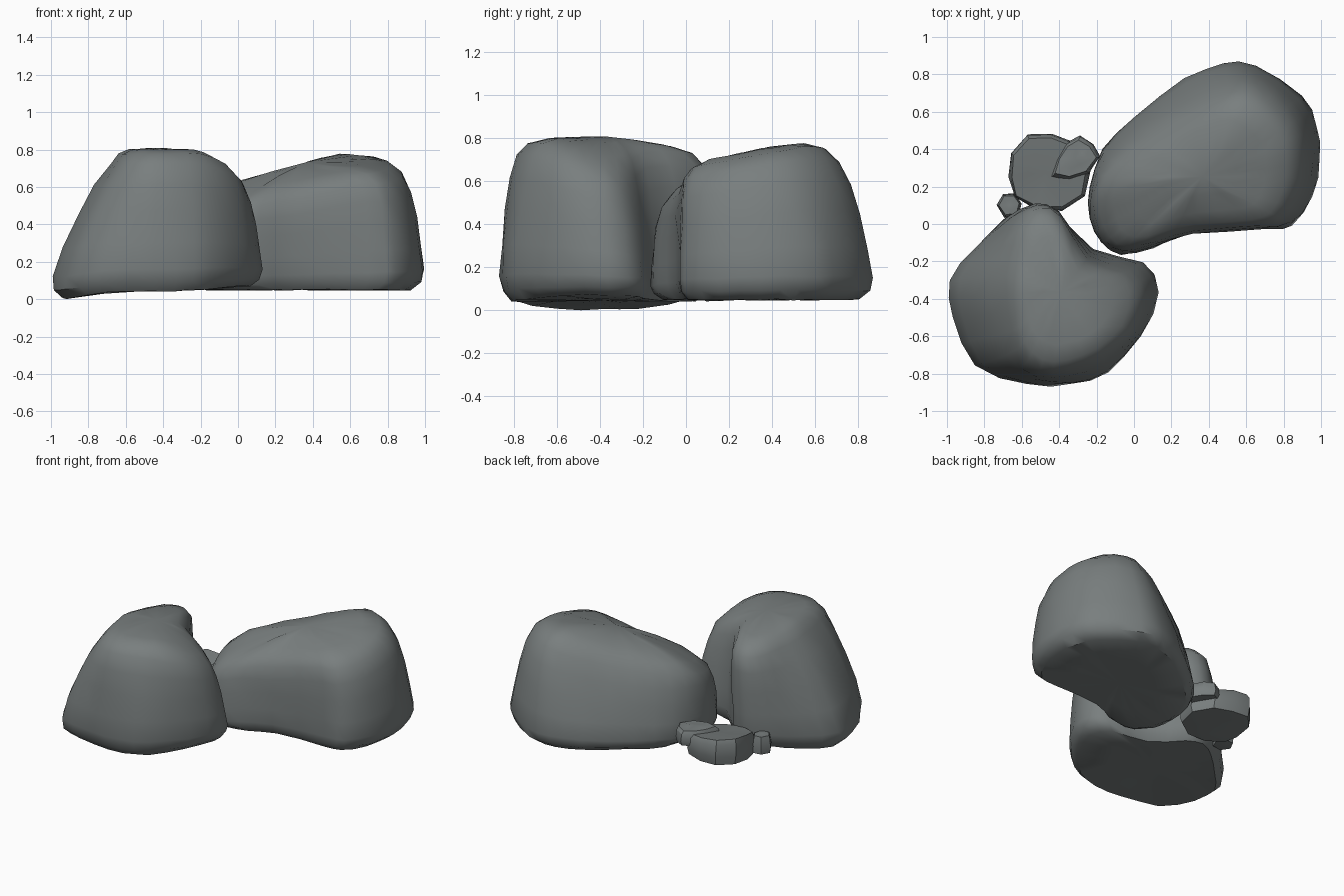
import bpy, bmesh, random
from mathutils import Vector

if "Cube" in bpy.data.objects:
    bpy.data.objects.remove(bpy.data.objects["Cube"])

random.seed(4)
stone = bpy.data.materials.new("grey stone")
stone.diffuse_color = (0.19, 0.21, 0.21, 1)
stone.use_nodes = True
stone.node_tree.nodes["Principled BSDF"].inputs["Base Color"].default_value = stone.diffuse_color


def smooth_loop(pts, n=2):
    """Closed curve passing through the given outline points."""
    out, m = [], len(pts)
    p = [Vector(q) for q in pts]
    if n == 1:
        return p
    for i in range(m):
        a, b, c, d = p[i - 1], p[i], p[(i + 1) % m], p[(i + 2) % m]
        for k in range(n):
            t = k / n
            out.append(0.5 * (2 * b + (c - a) * t + (2 * a - 5 * b + 4 * c - d) * t * t
                              + (3 * b - a - 3 * c + d) * t ** 3))
    return out


def clamp(v):
    return min(1, max(0, v))


# Boulder profile rings: blend from foot to crown outline, height fraction, scale
BOULDER = [(0, 0, .5), (0, 0, .88), (0, .06, .965), (.04, .15, 1), (.22, .34, 1.01), (.5, .56, 1.025),
           (.77, .75, 1.03), (1, .89, 1), (1, .965, .87), (1, .995, .66), (1, 1, .35)]
# Chips are flat with hard rims
CHIP = [(0, 0, .5), (0, 0, .94), (0, .35, 1), (.6, .8, 1), (1, 1, .95), (1, 1, .5)]


def rock(name, foot, crown, rings, low, high, jitter=.004, n=2, angle=.7):
    foot, crown = smooth_loop(foot, n), smooth_loop(crown, n)
    n = len(foot)
    bm = bmesh.new()

    def vert(p, f):
        j = [random.uniform(-jitter, jitter) for _ in range(3)]
        z = low(p.x, p.y) * (1 - f) + high(p.x, p.y) * f
        return bm.verts.new((p.x + j[0], p.y + j[1], max(0, z + j[2])))

    loops = []
    for t, f, s in rings:
        pts = [a.lerp(b, t) for a, b in zip(foot, crown)]
        c = sum(pts, Vector((0, 0))) / n
        loops.append([vert(c + (p - c) * s, f) for p in pts])
    for a, b in zip(loops, loops[1:]):
        for i in range(n):
            k = (i + 1) % n
            bm.faces.new((a[i], a[k], b[k], b[i]))
    # close bottom and top with fans
    for loop, outline, f in ((loops[0], foot, 0), (loops[-1], crown, 1)):
        mid = vert(sum(outline, Vector((0, 0))) / n, f)
        for i in range(n):
            bm.faces.new((loop[i], loop[(i + 1) % n], mid))
    bmesh.ops.recalc_face_normals(bm, faces=bm.faces)
    me = bpy.data.meshes.new(name)
    bm.to_mesh(me)
    bm.free()
    me.materials.append(stone)
    ob = bpy.data.objects.new(name, me)
    bpy.context.collection.objects.link(ob)
    bpy.ops.object.select_all(action='DESELECT')
    ob.select_set(True)
    bpy.context.view_layer.objects.active = ob
    bpy.ops.object.shade_smooth_by_angle(angle=angle)
    return ob


def shrink(pts, s):
    c = sum((Vector(p) for p in pts), Vector((0, 0))) / len(pts)
    return [c + (Vector(p) - c) * s for p in pts]


# Left boulder, notched at its back right, with a lower right shoulder
rock("left_boulder",
     [(-.55, .105), (-.42, .07), (-.22, -.13), (.05, -.2), (.135, -.36), (.04, -.6), (-.14, -.8),
      (-.33, -.86), (-.58, -.86), (-.86, -.76), (-.98, -.5), (-1, -.3), (-.85, -.12), (-.7, .02)],
     [(-.5, .085), (-.39, .04), (-.25, -.19), (-.05, -.26), (.03, -.38), (-.02, -.57), (-.17, -.71),
      (-.35, -.78), (-.5, -.78), (-.62, -.67), (-.67, -.47), (-.68, -.28), (-.65, -.12), (-.59, .03)],
     BOULDER,
     lambda x, y: .045 - .042 * clamp((-.65 - x) / .25) + .03 * clamp((x + .3) / .4),
     lambda x, y: (.805 - .13 * max(0, y + .35) - .27 * max(0, x + .22)
                   - .3 * clamp((x + .35) / .3) * max(0, y + .6)))

# Right boulder, rising towards its far end, with a low front left nose
rock("right_boulder",
     [(-.24, .2), (-.17, .4), (0, .58), (.27, .785), (.48, .865), (.65, .855), (.9, .69), (.98, .53),
      (1, .35), (.96, .15), (.85, -.01), (.7, -.03), (.3, -.05), (.1, -.13), (-.07, -.165),
      (-.18, -.1), (-.24, .03)],
     [(-.18, .18), (-.1, .33), (.09, .48), (.32, .62), (.5, .7), (.64, .7), (.78, .59), (.86, .46),
      (.88, .32), (.86, .17), (.78, .03), (.66, -.01), (.32, -.04), (.12, -.09), (-.04, -.12),
      (-.13, -.07), (-.18, .06)],
     BOULDER,
     lambda x, y: .05,
     lambda x, y: (min(.785, .63 + .28 * x, .685 + .19 * y) - .15 * max(0, y - .3 - .55 * x)
                   - .33 * max(0, .22 - y) * clamp((.65 - x) / .3)))

# Flat slab behind the boulders, tilted up at its back
slab = [(-.67, .25), (-.66, .38), (-.57, .48), (-.44, .48), (-.31, .43), (-.23, .3), (-.26, .15),
        (-.38, .07), (-.52, .08), (-.64, .14)]
rock("flat_slab", slab, shrink(slab, .96), CHIP,
     lambda x, y: .05 + .06 * max(0, x + .45) + .06 * (y - .2),
     lambda x, y: .205 - .1 * (x + .45) + .15 * (y - .28), .005, 1, .5)

# Chip leaning on the slab
chip = [(-.45, .25), (-.42, .35), (-.37, .43), (-.29, .47), (-.22, .43), (-.18, .36), (-.24, .27),
        (-.35, .235)]
rock("slab_chip", chip, shrink(chip, .85), CHIP, lambda x, y: .13, lambda x, y: .235, .005, 1, .5)

# Small pebble
pebble = [(-.735, .1), (-.70, .16), (-.64, .165), (-.60, .11), (-.62, .045), (-.69, .035)]
rock("pebble", pebble, shrink(pebble, .85), CHIP, lambda x, y: .06, lambda x, y: .18, .003, 1, .5)
